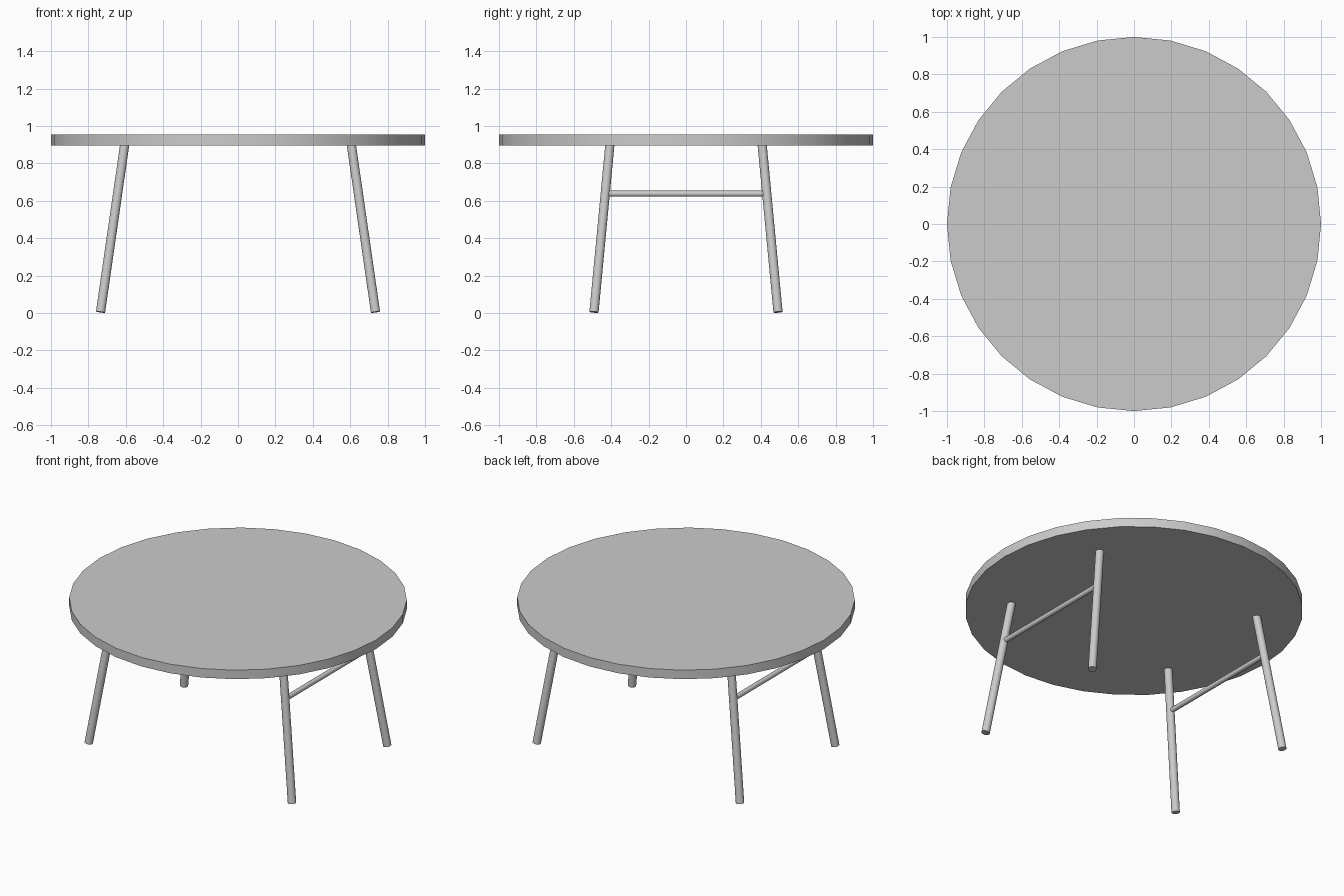
import bpy
from mathutils import Vector

if "Cube" in bpy.data.objects:
    bpy.data.objects.remove(bpy.data.objects["Cube"])


def rod(name, a, b, radius, sides):
    """Straight cylinder running from point a to point b."""
    a, b = Vector(a), Vector(b)
    d = b - a
    bpy.ops.mesh.primitive_cylinder_add(vertices=sides, radius=radius, depth=d.length,
                                        location=(a + b) / 2)
    ob = bpy.context.object
    ob.name = name
    ob.rotation_euler = d.to_track_quat('Z', 'Y').to_euler()
    bpy.ops.object.shade_smooth_by_angle()
    return ob


# Round tabletop
bottom, top = 0.895, 0.954
rod("tabletop", (0, 0, bottom), (0, 0, top), 1.0, 32)

# Splayed legs
foot = Vector((0.735, 0.492, 0.005))
head = Vector((0.606, 0.407, 0.90))
for sx, side in ((-1, "left"), (1, "right")):
    for sy, end in ((-1, "front"), (1, "back")):
        m = Vector((sx, sy, 1))
        rod(f"{end}_{side}_leg", foot * m, head * m, 0.025, 16)

    # Cross rail joining the front and back leg on this side
    rail_z = 0.638
    p = foot.lerp(head, (rail_z - foot.z) / (head.z - foot.z))
    rod(f"{side}_rail", (sx * p.x, -p.y, rail_z), (sx * p.x, p.y, rail_z), 0.016, 16)
